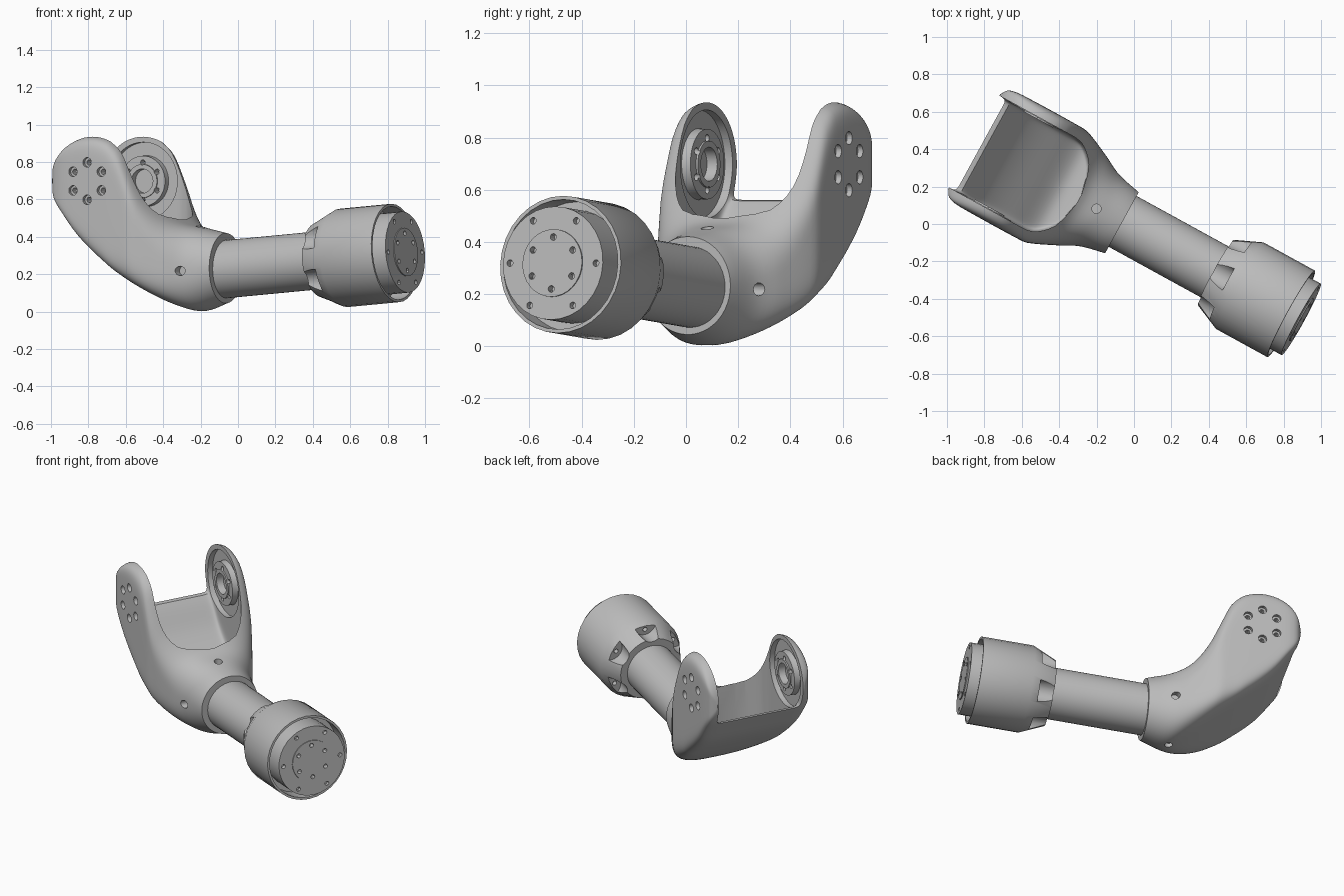
import bpy, bmesh
from math import sin, cos, pi, sqrt, radians
from mathutils import Matrix, Vector

cube = bpy.data.objects.get("Cube")
if cube:
    bpy.data.objects.remove(cube)

grey = bpy.data.materials.new("plain_grey")
grey.use_nodes = True
COLOUR = (0.5, 0.5, 0.5, 1)
grey.diffuse_color = COLOUR
grey.node_tree.nodes["Principled BSDF"].inputs["Base Color"].default_value = COLOUR

T = Matrix.Translation


def turn(degrees, axis):
    return Matrix.Rotation(radians(degrees), 4, axis)


# Frames: the whole limb is swung about z; the shaft also tilts up a little
LIMB = turn(-28.76, 'Z') @ T((0, -0.025, 0))
SHAFT = LIMB @ T((1.033, 0.008, 0.319)) @ turn(85.2, 'Y')


def finish(name, bm):
    bmesh.ops.remove_doubles(bm, verts=bm.verts, dist=1e-5)
    bmesh.ops.recalc_face_normals(bm, faces=bm.faces)
    mesh = bpy.data.meshes.new(name)
    bm.to_mesh(mesh)
    bm.free()
    mesh.materials.append(grey)
    ob = bpy.data.objects.new(name, mesh)
    bpy.context.collection.objects.link(ob)
    return ob


def lathe(name, profile, frames, sides=48):
    """Spin a (radius, height) profile about z, once for each frame."""
    bm = bmesh.new()
    for frame in frames:
        rings = []
        for r, z in profile:
            angles = [2 * pi * i / sides for i in range(sides)] if r else [0]
            rings.append([bm.verts.new(frame @ Vector((r * cos(a), r * sin(a), z))) for a in angles])
        for a, b in zip(rings, rings[1:]):
            for i in range(sides):
                j = (i + 1) % sides
                quad = [a[i % len(a)], a[j % len(a)], b[j % len(b)], b[i % len(b)]]
                bm.faces.new(list(dict.fromkeys(quad)))
    return finish(name, bm)


def cylinder(name, radius, low, high, frames, sides=48):
    return lathe(name, [(0, low), (radius, low), (radius, high), (0, high)], frames, sides)


def curve(points, x):
    """Smooth interpolation through a few (x, value) points."""
    if x <= points[0][0]:
        return points[0][1]
    if x >= points[-1][0]:
        return points[-1][1]
    k = max(i for i, p in enumerate(points[:-1]) if p[0] <= x)

    def slope(i):
        a, b = points[max(i - 1, 0)], points[min(i + 1, len(points) - 1)]
        return (b[1] - a[1]) / (b[0] - a[0])
    (x0, y0), (x1, y1) = points[k], points[k + 1]
    h = x1 - x0
    t = (x - x0) / h
    return ((2*t**3 - 3*t*t + 1) * y0 + (t**3 - 2*t*t + t) * h * slope(k)
            + (3*t*t - 2*t**3) * y1 + (t**3 - t*t) * h * slope(k + 1))


def loft(name, stations, section, sides=96):
    """Skin rounded sections (bottom, top, half width, squareness) along u."""
    bm = bmesh.new()
    rings = []
    for u in stations:
        low, high, half, power = section(u)
        ring = []
        for i in range(sides):
            a = 2 * pi * (i + 0.5) / sides
            c, s = cos(a), sin(a)
            v = half * abs(c) ** (2 / power) * (1 if c > 0 else -1)
            z = (low + high) / 2 + (high - low) / 2 * abs(s) ** (2 / power) * (1 if s > 0 else -1)
            ring.append(bm.verts.new(LIMB @ Vector((u, v, z))))
        rings.append(ring)
    for a, b in zip(rings, rings[1:]):
        for i in range(sides):
            j = (i + 1) % sides
            bm.faces.new((a[i], a[j], b[j], b[i]))
    bm.faces.new(rings[0])
    bm.faces.new(rings[-1])
    return finish(name, bm)


def cut(target, cutter, keep=False):
    mod = target.modifiers.new("cut", 'BOOLEAN')
    mod.operation, mod.solver, mod.object = 'DIFFERENCE', 'EXACT', cutter
    bpy.context.view_layer.objects.active = target
    bpy.ops.object.modifier_apply(modifier=mod.name)
    if not keep:
        bpy.data.objects.remove(cutter)


# Fork body: round socket flowing into two tall rounded cheeks
EYE_U, EYE_Z, EYE_R = -0.718, 0.698, 0.243
TOP = [(-0.60, 0.91), (-0.54, 0.855), (-0.473, 0.72), (-0.42, 0.61), (-0.363, 0.53),
       (-0.30, 0.478), (-0.2, 0.45), (-0.06, 0.42)]
BOTTOM = [(-0.91, 0.547), (-0.79, 0.39), (-0.607, 0.23), (-0.424, 0.10),
          (-0.30, 0.03), (-0.2, 0.003), (-0.06, 0.045)]
WIDTH = [(-0.96, 0.29), (-0.94, 0.322), (-0.9, 0.338), (-0.82, 0.343), (-0.5, 0.343), (-0.45, 0.337),
         (-0.31, 0.275), (-0.2, 0.22), (-0.06, 0.186)]
POWER = [(-0.6, 9), (-0.45, 5), (-0.25, 2.6), (-0.06, 2)]


def body_section(u):
    arc = sqrt(max(EYE_R ** 2 - (u - EYE_U) ** 2, 1e-5))
    top = EYE_Z + arc if u < TOP[0][0] else curve(TOP, u)
    low = EYE_Z - arc if u < BOTTOM[0][0] else curve(BOTTOM, u)
    return low, top, curve(WIDTH, u), curve(POWER, u)


tip = [EYE_U - EYE_R * cos(pi / 2 * i / 14) for i in range(15)]
rest = [EYE_U + (-0.06 - EYE_U) * i / 30 for i in range(1, 31)]
fork_body = loft("fork_body", tip + rest, body_section)

# Scoop between the cheeks, leaving a thin floor and back wall
FLOOR = [(-0.93, 0.56), (-0.89, 0.555), (-0.76, 0.395), (-0.58, 0.245), (-0.44, 0.15), (-0.32, 0.16)]
SCOOP = [(-0.5, 0.28), (-0.45, 0.268), (-0.39, 0.22), (-0.35, 0.155), (-0.322, 0.03)]
cut(fork_body, loft("scoop_cutter", [-1.2 + 0.878 * i / 40 for i in range(41)],
                    lambda u: (curve(FLOOR, u), 1.5, curve(SCOOP, u), 24)))

# Shallow cups and bearing rings on the inside of the cheeks
cheeks = [LIMB @ T((EYE_U, side * 0.343, EYE_Z)) @ turn(-90 * side, 'X') for side in (-1, 1)]
cut(fork_body, cylinder("cup_cutter", 0.208, -0.12, -0.03, cheeks))
bearing_rings = lathe("bearing_rings", [(0.065, -0.04), (0.065, -0.075), (0.09, -0.075), (0.09, -0.067),
                                        (0.135, -0.067), (0.135, -0.04), (0.138, -0.025),
                                        (0.065, -0.025), (0.065, -0.04)], cheeks)

# Stepped bolt holes through cheeks and rings
HOLE = [(0, 0.05), (0.026, 0.05), (0.026, -0.022), (0.014, -0.022), (0.014, -0.16), (0, -0.16)]
bolt_frames = [c @ turn(60 * k, 'Z') @ T((0, 0.1, 0)) for c in cheeks for k in range(6)]
holes = lathe("bolt_cutter", HOLE, bolt_frames, 16)
cut(bearing_rings, holes, keep=True)
cut(fork_body, holes)

# Four clamp screw holes around the socket
socket = LIMB @ T((-0.215, 0, 0.218))
clamps = [socket @ turn(90 * k, 'X') @ T((0, 0, 0.228)) for k in range(4)]
cut(fork_body, cylinder("clamp_cutter", 0.025, -0.04, 0.08, clamps, 16))

# Shaft tube
shaft_tube = cylinder("shaft_tube", 0.155, -1.155, -0.5, [SHAFT])

# Hub shell: cone, drum and hollow rim, with scalloped screw pockets
hub_shell = lathe("hub_shell", [(0, -0.525), (0.2, -0.525), (0.264, -0.38), (0.264, -0.065), (0.25, -0.065),
                                (0.25, -0.175), (0, -0.175)], [SHAFT], 32)
pockets = [SHAFT @ turn(60 * k, 'Z') @ T((0.252, 0, 0)) for k in range(6)]
cut(hub_shell, cylinder("pocket_cutter", 0.07, -0.6, -0.43, pockets, 24))
pocket_holes = [SHAFT @ turn(60 * k, 'Z') @ T((0.218, 0, 0)) for k in range(6)]
cut(hub_shell, cylinder("pocket_hole_cutter", 0.014, -0.45, -0.40, pocket_holes, 12))

# Output flange with a raised centre and two bolt circles
output_flange = lathe("output_flange", [(0, -0.185), (0.218, -0.185), (0.218, -0.004), (0.13, -0.004),
                                        (0.13, 0.002), (0, 0.002)], [SHAFT], 32)
flange_bolts = [SHAFT @ turn(60 * k + start, 'Z') @ T((r, 0, 0))
                for r, start in ((0.1, 0), (0.188, 30)) for k in range(6)]
cut(output_flange, cylinder("flange_bolt_cutter", 0.013, -0.03, 0.03, flange_bolts, 12))

# Smooth shading with crisp edges
for ob in (fork_body, bearing_rings, shaft_tube, hub_shell, output_flange):
    bpy.ops.object.select_all(action='DESELECT')
    ob.select_set(True)
    bpy.context.view_layer.objects.active = ob
    bpy.ops.object.shade_smooth_by_angle(angle=radians(30))
